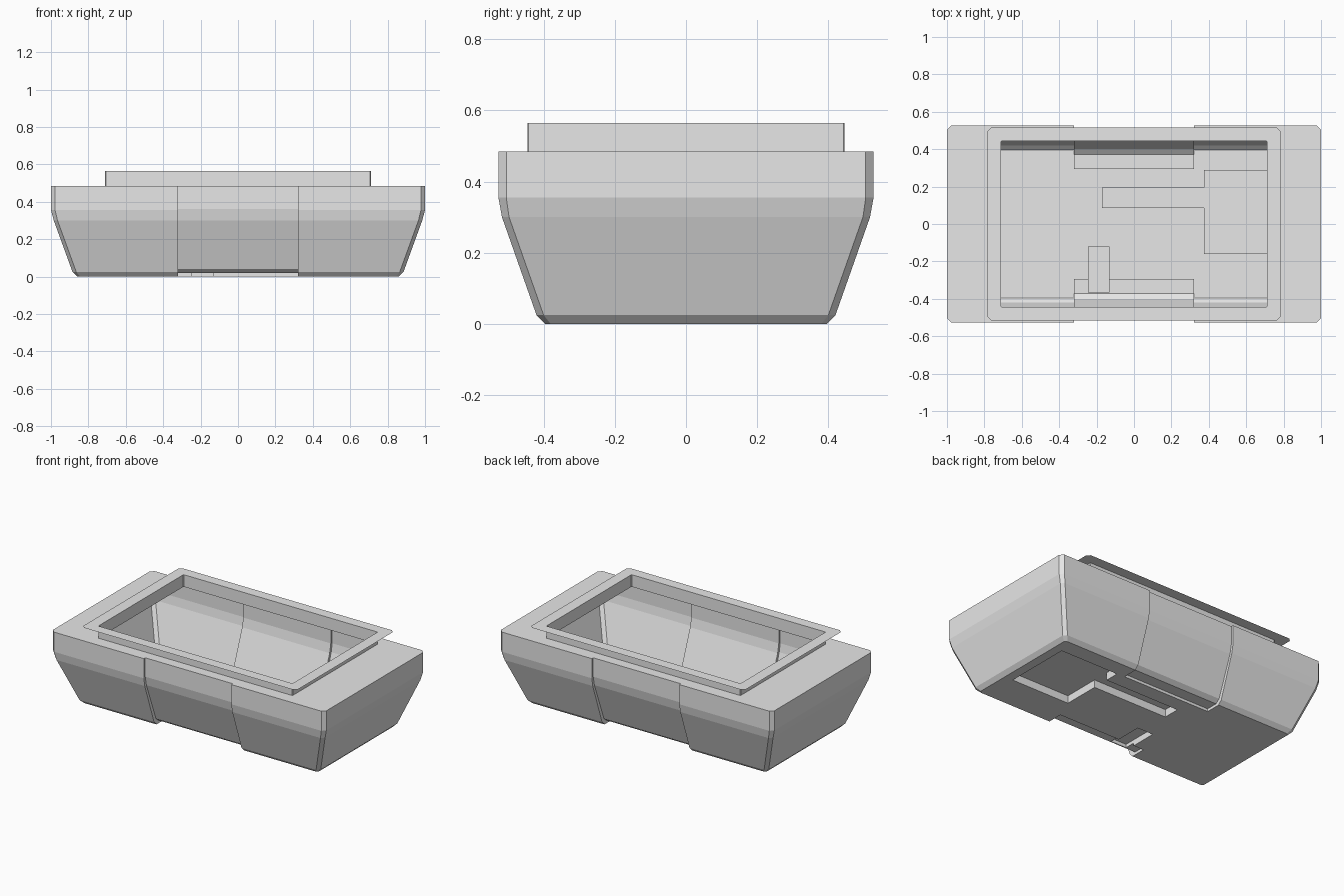
import bpy, bmesh
from mathutils import Vector

if "Cube" in bpy.data.objects:
    bpy.data.objects.remove(bpy.data.objects["Cube"])

DECK, LIP = 0.485, 0.565
OPEN_X, OPEN_Y = 0.71, 0.445

grey = bpy.data.materials.new("light_grey")
grey.use_nodes = True
grey.diffuse_color = (0.8, 0.8, 0.8, 1)
grey.node_tree.nodes["Principled BSDF"].inputs["Base Color"].default_value = (0.8, 0.8, 0.8, 1)


def add_object(name, bm):
    mesh = bpy.data.meshes.new(name)
    bm.to_mesh(mesh)
    bm.free()
    mesh.materials.append(grey)
    obj = bpy.data.objects.new(name, mesh)
    bpy.context.collection.objects.link(obj)
    return obj


def ring(bm, hx, hy, z, c):
    """Rectangle with chamfered corners."""
    quarter = [(hx, hy - c), (hx - c, hy)]
    pts = quarter + [(-x, y) for x, y in reversed(quarter)]
    pts += [(-x, -y) for x, y in pts]
    return [bm.verts.new((x, y, z)) for x, y in pts]


def loft(levels, caps):
    bm = bmesh.new()
    rings = [ring(bm, *level) for level in levels]
    for a, b in zip(rings, rings[1:]):
        for i in range(len(a)):
            j = (i + 1) % len(a)
            bm.faces.new((a[i], a[j], b[j], b[i]))
    if caps:
        bm.faces.new(rings[0])
        bm.faces.new(rings[-1])
    bmesh.ops.recalc_face_normals(bm, faces=bm.faces)
    return bm


def prism(name, profile, x0, x1):
    """Closed (y, z) profile extruded along x, used as a cutter."""
    bm = bmesh.new()
    face = bm.faces.new([bm.verts.new((x0, y, z)) for y, z in profile])
    out = bmesh.ops.extrude_face_region(bm, geom=[face])
    moved = [v for v in out["geom"] if isinstance(v, bmesh.types.BMVert)]
    bmesh.ops.translate(bm, vec=(x1 - x0, 0, 0), verts=moved)
    bmesh.ops.recalc_face_normals(bm, faces=bm.faces)
    obj = add_object(name, bm)
    obj.hide_render = True
    return obj


def pocket(name, x0, x1, y0, y1, depth):
    return prism(name, [(y0, -0.1), (y0, depth), (y1, depth), (y1, -0.1)], x0, x1)


# Tapered tub, first as a closed solid
body = add_object("tub_body", loft([
    (0.86, 0.395, 0, 0.015),
    (0.885, 0.42, 0.025, 0.02),
    (0.985, 0.517, 0.30, 0.02),
    (1, 0.527, 0.355, 0.022),
    (1, 0.527, DECK, 0.022)], True))

# Shallow band around the middle of both long sides, wrapping under the floor
band = [(0.295, -0.1), (0.295, 0.018), (0.372, 0.018), (0.40, 0.04),
        (0.50, 0.30), (0.512, 0.36), (0.512, 0.6), (0.7, 0.6), (0.7, -0.1)]
cutters = [prism("band_cutter", [(s * y, z) for y, z in band], -0.32, 0.32)
           for s in (-1, 1)]

# Pockets in the underside
cutters += [pocket("wide_pocket_cutter", 0.375, 0.80, -0.16, 0.29, 0.05),
            pocket("long_slot_cutter", -0.17, 0.40, 0.085, 0.195, 0.05),
            pocket("short_slot_cutter", -0.245, -0.13, -0.365, -0.12, 0.04)]

for cutter in cutters:
    mod = body.modifiers.new(cutter.name, "BOOLEAN")
    mod.operation, mod.solver, mod.object = "DIFFERENCE", "EXACT", cutter
deps = bpy.context.evaluated_depsgraph_get()
solid = bpy.data.meshes.new_from_object(body.evaluated_get(deps))
body.modifiers.clear()
for cutter in cutters:
    bpy.data.objects.remove(cutter)

# Open the deck so the tub becomes a thin hollow shell
bm = bmesh.new()
bm.from_mesh(solid)


def deck_faces():
    return [f for f in bm.faces if all(abs(v.co.z - DECK) < 1e-4 for v in f.verts)]


for axis, half in ((Vector((1, 0, 0)), OPEN_X), (Vector((0, 1, 0)), OPEN_Y)):
    for s in (-1, 1):
        faces = deck_faces()
        geom = set(faces)
        for f in faces:
            geom.update(f.verts, f.edges)
        bmesh.ops.bisect_plane(bm, geom=list(geom), dist=1e-5,
                               plane_co=axis * half * s, plane_no=axis)


def in_opening(f):
    c = f.calc_center_median()
    return abs(c.x) < OPEN_X and abs(c.y) < OPEN_Y


bmesh.ops.delete(bm, geom=[f for f in deck_faces() if in_opening(f)], context="FACES")
bm.to_mesh(solid)
bm.free()
body.data = solid
solid.materials.clear()
solid.materials.append(grey)
for p in solid.polygons:
    p.material_index = 0

# Thin collar around the opening with an outward flange on top
add_object("collar_and_flange", loft([
    (OPEN_X, OPEN_Y, DECK, 0.003),
    (OPEN_X, OPEN_Y, LIP, 0.003),
    (0.785, 0.515, LIP, 0.02)], False))
